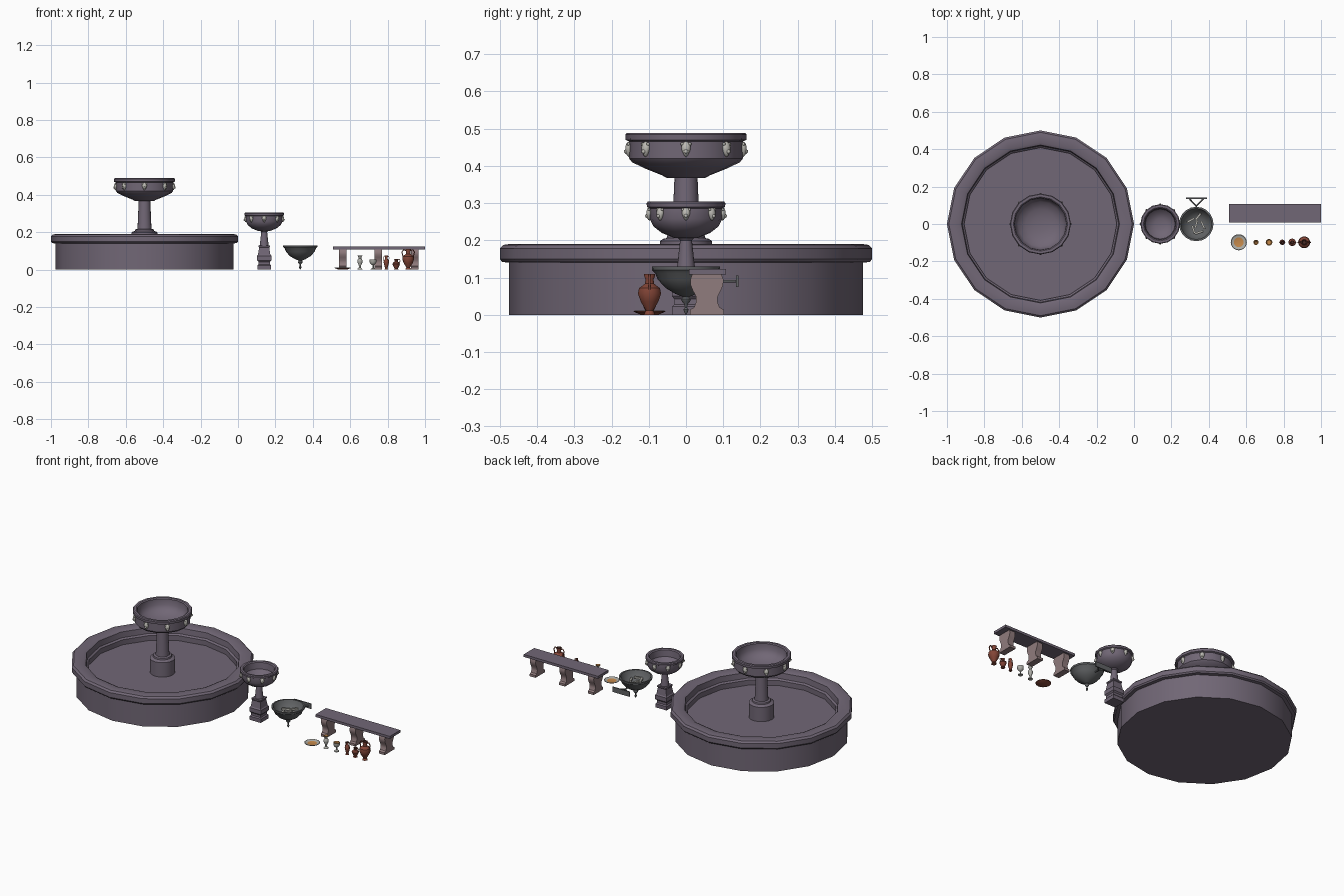
import bpy, bmesh, math, random
from mathutils import Vector, Matrix

if "Cube" in bpy.data.objects:
    bpy.data.objects.remove(bpy.data.objects["Cube"])
random.seed(3)

def mat(name, r, g, b):
    m = bpy.data.materials.new(name)
    m.diffuse_color = (r, g, b, 1)
    m.use_nodes = True
    m.node_tree.nodes["Principled BSDF"].inputs["Base Color"].default_value = m.diffuse_color
    return m

STONE = mat("purple stone", .165, .135, .18)
PALE = mat("pale carved stone", .50, .49, .45)
LEG = mat("rosy leg stone", .28, .20, .205)
IRON = mat("dark iron", .12, .125, .13)
CLAY = mat("terracotta", .23, .06, .038)
SILVER = mat("silver", .42, .42, .39)
GOLD = mat("amber", .56, .25, .07)
DARK = mat("dark clay inside", .07, .025, .02)

def finish(name, bm, mats, angle=35):
    bmesh.ops.recalc_face_normals(bm, faces=bm.faces)
    me = bpy.data.meshes.new(name)
    bm.to_mesh(me)
    bm.free()
    for m in mats:
        me.materials.append(m)
    ob = bpy.data.objects.new(name, me)
    bpy.context.collection.objects.link(ob)
    bpy.ops.object.select_all(action='DESELECT')
    ob.select_set(True)
    bpy.context.view_layer.objects.active = ob
    if angle:
        bpy.ops.object.shade_smooth_by_angle(angle=math.radians(angle))
    return ob

def lathe(name, prof, x, y, mats, n=16, turn=0, inside=None, angle=35):
    """Revolve (radius, z) points; faces from step 'inside' on use material 1."""
    bm = bmesh.new()
    rings = []
    for r, z in prof:
        if r == 0:
            rings.append([bm.verts.new((x, y, z))] * n)
        else:
            rings.append([bm.verts.new((x + r * math.cos(turn + 2 * math.pi * i / n),
                                        y + r * math.sin(turn + 2 * math.pi * i / n), z)) for i in range(n)])
    for s, (a, b) in enumerate(zip(rings, rings[1:])):
        for i in range(n):
            j = (i + 1) % n
            f = bm.faces.new(list(dict.fromkeys((a[i], a[j], b[j], b[i]))))
            if inside is not None and s >= inside:
                f.material_index = 1
    return finish(name, bm, mats, angle)

def box(name, lo, hi, m, rot=0):
    bm = bmesh.new()
    c = (Vector(lo) + Vector(hi)) / 2
    s = Vector(hi) - Vector(lo)
    bmesh.ops.create_cube(bm, size=1, matrix=Matrix.Translation(c) @ Matrix.Rotation(rot, 4, 'Z')
                          @ Matrix.Diagonal((*s, 1)))
    return finish(name, bm, [m], 0)

def tube(name, pts, r, m):
    cu = bpy.data.curves.new(name, 'CURVE')
    cu.dimensions = '3D'
    cu.bevel_depth = r
    cu.bevel_resolution = 1
    cu.use_fill_caps = True
    sp = cu.splines.new('POLY')
    sp.points.add(len(pts) - 1)
    for p, q in zip(sp.points, pts):
        p.co = (*q, 1)
    cu.materials.append(m)
    bpy.context.collection.objects.link(bpy.data.objects.new(name, cu))

def heads(name, x, y, z, ring, w, h):
    """Eight carved spout heads round a bowl."""
    for k in range(8):
        bm = bmesh.new()
        bmesh.ops.create_icosphere(bm, subdivisions=2, radius=1)
        for v in bm.verts:
            t = .78 + .3 * v.co.z if v.co.z < .3 else .9
            v.co = (v.co.x * w * .65, v.co.y * w * t, v.co.z * h)
        bmesh.ops.create_icosphere(bm, subdivisions=1, radius=w * .42,
                                   matrix=Matrix.Translation((w * .5, 0, -h * .3)))
        for s in (-1, 1):
            bmesh.ops.create_icosphere(bm, subdivisions=1, radius=w * .3,
                                       matrix=Matrix.Translation((w * .1, s * w * .65, h * .65)))
        a = k * math.pi / 4
        bm.transform(Matrix.Translation((x, y, z)) @ Matrix.Rotation(a, 4, 'Z') @ Matrix.Translation((ring, 0, 0)))
        finish(f"{name}_{k}", bm, [PALE], 50)

# large fountain: pool, column and bowl
FX = -.5
lathe("pool", [(0, 0), (.475, 0), (.475, .14), (.494, .142), (.5, .15), (.5, .178), (.49, .188), (.475, .19),
               (.437, .19), (.422, .183), (.418, .15), (.408, .142), (.408, .112), (0, .112)], FX, 0, [STONE])
lathe("pool_column", [(.07, .11), (.07, .198), (.062, .204), (.052, .206), (.05, .214), (.038, .218),
                      (.036, .25), (.031, .37), (0, .37)], FX, 0, [STONE])
lathe("upper_bowl", [(0, .368), (.052, .368), (.065, .375), (.11, .393), (.145, .41), (.153, .42), (.153, .466),
                     (.162, .47), (.163, .484), (.159, .489), (.145, .489), (.139, .484), (.137, .45),
                     (.12, .425), (.08, .407), (.04, .4), (0, .398)], FX, 0, [STONE])
heads("upper_bowl_head", FX, 0, .445, .153, .016, .021)

# small fountain: square pedestal, round shaft, bowl
SX = .14
q = math.sqrt(2)
lathe("pedestal", [(0, 0)] + [(r * q, z) for r, z in [(.037, 0), (.037, .022), (.031, .028), (.031, .042),
      (.038, .05), (.038, .074), (.033, .08), (.027, .118), (.03, .122), (.03, .13)]] + [(0, .13)],
      SX, 0, [STONE], 4, math.pi / 4, angle=20)
lathe("pedestal_shaft", [(.024, .128), (.022, .145), (.016, .2), (.022, .207), (.022, .214)], SX, 0, [STONE])
lathe("small_bowl", [(0, .206), (.03, .206), (.065, .22), (.088, .238), (.098, .258), (.098, .286), (.105, .29),
                     (.106, .3), (.102, .305), (.09, .305), (.084, .3), (.08, .262), (.06, .24), (.03, .231),
                     (0, .229)], SX, 0, [STONE])
heads("small_bowl_head", SX, 0, .271, .098, .014, .018)

# iron brazier with pointed base, wall bracket and pale sticks
BX = .333
lathe("brazier", [(0, 0), (.004, .006), (.007, .014), (.003, .02), (.005, .03), (.011, .036), (.013, .042),
                  (.008, .048), (.028, .056), (.055, .072), (.076, .095), (.083, .112), (.091, .12), (.092, .13),
                  (.083, .13), (.077, .115), (.06, .09), (.035, .077), (0, .073)], BX, 0, [IRON], 20)
box("bracket_plate", (BX - .056, .135, .075), (BX + .056, .141, .105), IRON)
for s in (-1, 1):
    tube(f"bracket_arm_{s}", [(BX + s * .04, .138, .09), (BX, .096, .09), (BX, .065, .09)], .004, IRON)
for k, (dx, dy, a) in enumerate([(-.03, .02, .5), (.01, .04, .9), (.035, -.005, 2.0), (-.015, -.03, 1.9),
                                 (.015, -.045, .3), (0, .0, 1.3)]):
    h = .098 + random.uniform(-.004, .004)
    box(f"stick_{k}", (BX + dx - .022, dy - .005, h - .005), (BX + dx + .022, dy + .005, h + .005), PALE, a)

# bench: slab and three scrolled legs
box("bench_slab", (.508, .008, .108), (1, .107, .123), STONE)
leg = [(.048, 0), (.048, .014), (.036, .02), (.03, .035), (.031, .05), (.04, .066), (.046, .08),
       (.047, .094), (.041, .11)]
for k, x in enumerate((.56, .75, .945)):
    bm = bmesh.new()
    pts = [(r, z) for r, z in leg] + [(-r, z) for r, z in reversed(leg)]
    f = bm.faces.new([bm.verts.new((x - .019, .056 + r * .95, z)) for r, z in pts])
    ext = bmesh.ops.extrude_face_region(bm, geom=[f])
    bmesh.ops.translate(bm, vec=(.038, 0, 0), verts=[v for v in ext["geom"] if isinstance(v, bmesh.types.BMVert)])
    finish(f"bench_leg_{k}", bm, [LEG], 35)

# tableware row
VY = -.098
lathe("plate", [(0, 0), (.022, 0), (.042, .008), (.043, .01)], .56, VY, [CLAY], 20)
lathe("plate_rim", [(.043, .01), (.04, .011), (.026, .006), (0, .006)], .56, VY, [SILVER, GOLD], 20, inside=2)
lathe("slim_vase", [(0, 0), (.014, 0), (.012, .005), (.005, .012), (.006, .022), (.014, .04), (.014, .05),
                    (.007, .06), (.008, .067), (.014, .075), (.011, .075), (.005, .062), (0, .062)],
      .652, VY, [SILVER, GOLD], 14, inside=9)
lathe("goblet", [(0, 0), (.014, 0), (.013, .004), (.004, .009), (.004, .024), (.013, .03), (.018, .04),
                 (.018, .054), (.015, .054), (.012, .046), (0, .045)], .722, VY, [SILVER, GOLD], 14, inside=7)

def jug(name, x, w, h, foot, neck, hands):
    """Clay jar scaled to width w and height h, with looped handles."""
    lathe(name, [(0, 0), (foot, 0), (foot * .9, h * .05), (foot * .65, h * .1), (w * .75, h * .32), (w, h * .52),
                 (w * .9, h * .65), (neck, h * .76), (neck * .9, h * .86), (neck * 1.25, h * .97), (neck * 1.2, h),
                 (neck * .9, h), (neck * .75, h * .85), (0, h * .8)], x, VY, [CLAY, DARK], 14, inside=11)
    for s in hands:
        tube(f"{name}_handle_{s}", [(x + s * neck * .95, VY, h * .92), (x + s * w * .8, VY, h * .97),
             (x + s * w * 1.05, VY, h * .85), (x + s * w * .85, VY, h * .62)], w * .1, CLAY)

jug("clay_amphora", .793, .0145, .075, .010, .007, (-1, 1))
jug("clay_jug", .846, .02, .056, .013, .009, (1,))
jug("large_jar", .91, .032, .11, .015, .0125, (-1, 1))
